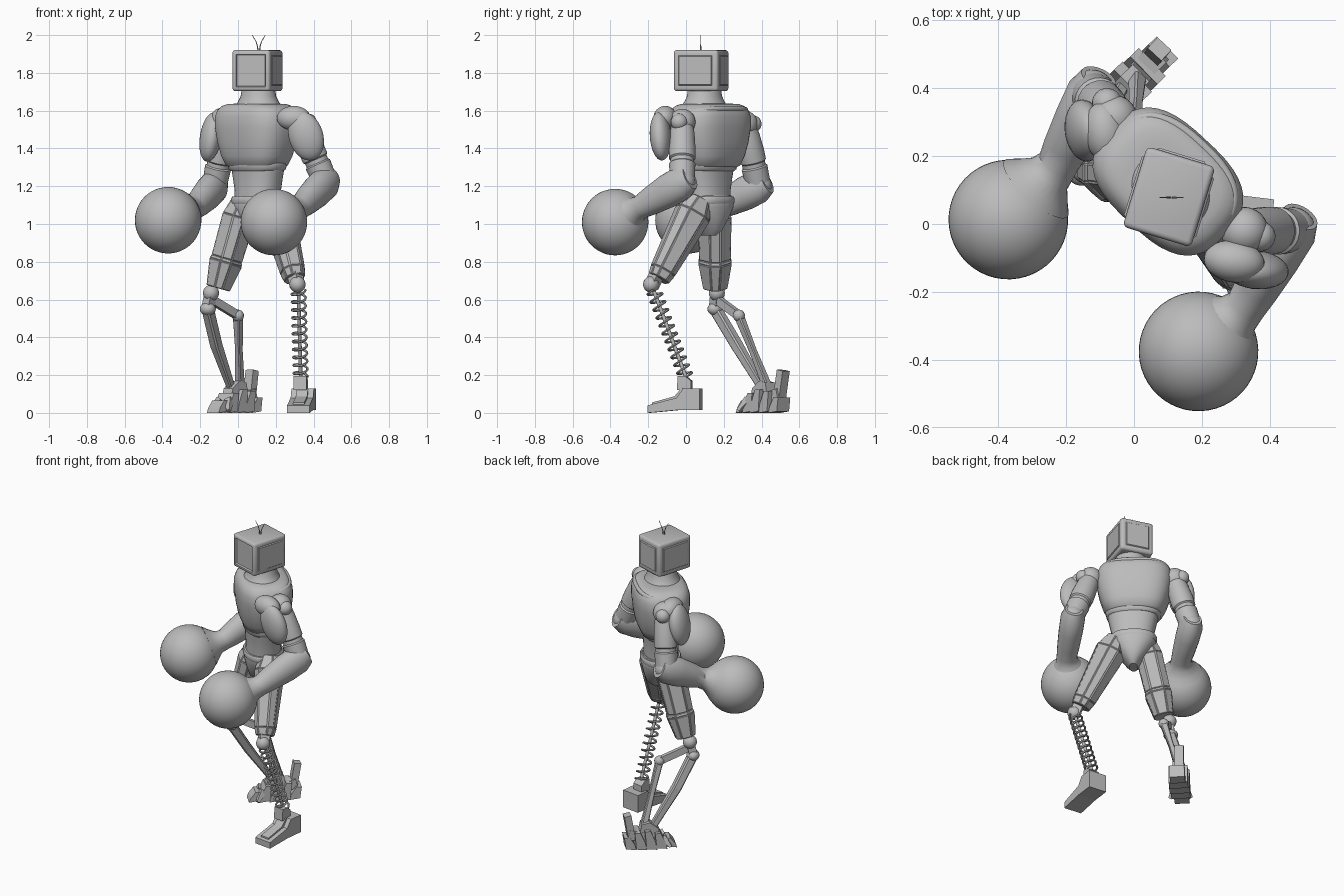
import bpy, bmesh, math
from mathutils import Vector as V, Matrix

cube = bpy.data.objects.get("Cube")
if cube:
    bpy.data.objects.remove(cube, do_unlink=True)

grey = bpy.data.materials.new("plain_grey")
grey.use_nodes = True
grey.diffuse_color = (0.5, 0.5, 0.5, 1)
grey.node_tree.nodes["Principled BSDF"].inputs["Base Color"].default_value = (0.5, 0.5, 0.5, 1)

YAW = math.radians(-43)
LATERAL = V((math.cos(YAW), math.sin(YAW), 0))
BACK = V((-math.sin(YAW), math.cos(YAW), 0))
UP = V((0, 0, 1))


def finish(name, bm, smooth=True):
    bmesh.ops.recalc_face_normals(bm, faces=bm.faces)
    mesh = bpy.data.meshes.new(name)
    bm.to_mesh(mesh)
    bm.free()
    mesh.materials.append(grey)
    ob = bpy.data.objects.new(name, mesh)
    bpy.context.collection.objects.link(ob)
    if smooth:
        bpy.ops.object.select_all(action="DESELECT")
        bpy.context.view_layer.objects.active = ob
        ob.select_set(True)
        bpy.ops.object.shade_smooth_by_angle(angle=math.radians(40))
    return ob


def frame(axis, side):
    t = axis.normalized()
    x = (side - t * side.dot(t)).normalized()
    return x, t.cross(x), t


def oval(a, power):
    """Point on a unit superellipse."""
    c, s = math.cos(a), math.sin(a)
    return math.copysign(abs(c) ** (2 / power), c), math.copysign(abs(s) ** (2 / power), s)


def loft(name, rings, side=LATERAL, power=2, sides=24, smooth=True, panel=0):
    """Skin superellipse rings (point, rx, ry) that follow a path."""
    bm = bmesh.new()
    pts = [V(r[0]) for r in rings]
    loops = []
    for i, (_, rx, ry) in enumerate(rings):
        x, y, _t = frame(pts[min(i + 1, len(pts) - 1)] - pts[max(i - 1, 0)], side)
        loop = []
        for k in range(sides):
            u, v = oval(math.tau * (k + 0.5) / sides, power)
            loop.append(bm.verts.new(pts[i] + x * u * rx + y * v * ry))
        loops.append(loop)
    quads = []
    for a, b in zip(loops, loops[1:]):
        for k in range(sides):
            n = (k + 1) % sides
            quads.append(bm.faces.new((a[k], a[n], b[n], b[k])))
    bm.faces.new(loops[0][::-1])
    bm.faces.new(loops[-1])
    if panel:
        bm.normal_update()
        bmesh.ops.inset_individual(bm, faces=quads, thickness=panel, depth=panel * 0.6)
    return finish(name, bm, smooth)


def limb(name, a, b, profile, **kw):
    a, b = V(a), V(b)
    return loft(name, [(a.lerp(b, t), rx, ry) for t, rx, ry in profile], **kw)


def bar(name, a, b, w, d, side=LATERAL, taper=1):
    return limb(name, a, b, [(0, w, d), (1, w * taper, d * taper)], side=side,
                power=50, sides=4, smooth=False)


def ball(name, centre, radii, axis=UP, side=LATERAL, seg=32):
    if not isinstance(radii, tuple):
        radii = (radii,) * 3
    m = Matrix(frame(V(axis), V(side))).transposed().to_4x4()
    bm = bmesh.new()
    bmesh.ops.create_uvsphere(bm, u_segments=seg, v_segments=seg // 2, radius=1,
                              matrix=Matrix.Translation(centre) @ m @ Matrix.Diagonal((*radii, 1)))
    return finish(name, bm)


def column(name, x, y, rows, **kw):
    return loft(name, [((x, y, z), rx, ry) for z, rx, ry in rows], **kw)


def extrude(name, profile, half, origin, yaw):
    """Extrude a side profile (y, z) across x, then turn it."""
    bm = bmesh.new()
    f = bm.faces.new([bm.verts.new((-half, y, z)) for y, z in profile])
    r = bmesh.ops.extrude_face_region(bm, geom=[f])
    bmesh.ops.translate(bm, vec=(2 * half, 0, 0),
                        verts=[g for g in r["geom"] if isinstance(g, bmesh.types.BMVert)])
    bm.transform(Matrix.Translation(origin) @ Matrix.Rotation(math.radians(yaw), 4, "Z"))
    return finish(name, bm, False)


# Head: boxy set with sunken screen and raised side panels
bm = bmesh.new()
bmesh.ops.create_cube(bm, size=1, matrix=Matrix.Diagonal((0.21, 0.247, 0.218, 1)))
bmesh.ops.bevel(bm, geom=bm.edges[:], offset=0.016, segments=3, affect="EDGES", profile=0.5)
bm.normal_update()
for f in [f for f in bm.faces if f.calc_area() > 0.02 and abs(f.normal.z) < 0.5]:
    front = f.normal.y < -0.5
    bmesh.ops.inset_region(bm, faces=[f], thickness=0.01 if front else 0.02)
    bmesh.ops.inset_region(bm, faces=[f], thickness=0.006, depth=-0.01 if front else 0.006)
bm.transform(Matrix.Translation((0.103, 0.08, 1.812)) @ Matrix.Rotation(math.radians(-17), 4, "Z"))
finish("head", bm)
for s, n in ((-1, "right"), (1, "left")):
    loft(n + "_antenna", [((0.11 + s * (0.004 + 0.03 * t * t), 0.078, 1.915 + 0.085 * t),
                           0.0035 - 0.002 * t, 0.0035 - 0.002 * t) for t in (0, 0.3, 0.6, 1)], sides=6)

# Neck and torso
column("neck", 0.108, 0.098, [(1.58, .16, .135), (1.615, .14, .118), (1.645, .115, .102),
                              (1.675, .097, .091), (1.73, .087, .084)], sides=32)
column("chest", 0.1, 0.125, [(1.295, .14, .1), (1.31, .168, .125), (1.36, .193, .145), (1.43, .215, .158),
                             (1.51, .23, .166), (1.57, .23, .166), (1.605, .215, .156),
                             (1.625, .19, .14), (1.635, .16, .12), (1.637, .12, .09)], power=2.8, sides=40)
collar = []
for i in range(49):
    u, v = oval(math.tau * i / 48, 2.6)
    collar.append((V((.1, .125, 1.59 + .02 * v)) + LATERAL * .205 * u + BACK * .147 * v, .014, .014))
loft("collar", collar, side=UP, sides=10)
column("lower_rib_band", 0.102, 0.118, [(1.28, .15, .108), (1.29, .163, .118), (1.32, .17, .124),
                                        (1.34, .163, .118)], power=2.4, sides=32)
column("abdomen", 0.105, 0.115, [(1.1, .125, .105), (1.18, .13, .102), (1.25, .145, .105),
                                 (1.32, .16, .112)], power=2.3, sides=32)
column("pelvis", 0.105, 0.12, [(0.94, .025, .05), (0.97, .05, .085), (1.03, .095, .105),
                               (1.09, .135, .118), (1.13, .14, .118), (1.15, .125, .105)],
       power=2.3, sides=24)
column("belt", 0.105, 0.118, [(1.105, .14, .117), (1.115, .145, .122), (1.135, .145, .122),
                              (1.145, .14, .117)], power=2.3, sides=32)

# Arms: shoulder, pads, upper arm, forearm and round fist
ARMS = {
    "left": dict(out=1, shoulder=(.325, -.02, 1.54), elbow=(.465, -.02, 1.22), wrist=(.33, -.24, 1.09),
                 fist=(.19, -.375, 1.01), cap=(.295, -.11, 1.56), pad=(.36, -.135, 1.465),
                 lean=(.3, .05, -1), thin=(.15, 1, 0)),
    "right": dict(out=-1, shoulder=(-.06, .31, 1.53), elbow=(-.125, .385, 1.2), wrist=(-.225, .175, 1.09),
                  fist=(-.37, .013, 1.02), cap=(-.085, .27, 1.55), pad=(-.145, .275, 1.46),
                  lean=(-.15, -.05, -1), thin=(1, .15, 0)),
}
for n, a in ARMS.items():
    sh, el, wr, fi = (V(a[k]) for k in ("shoulder", "elbow", "wrist", "fist"))
    ball(n + "_shoulder_joint", sh, .07)
    ball(n + "_shoulder_bolt", sh + LATERAL * a["out"] * .045 + BACK * .02, .045, seg=20)
    ball(n + "_shoulder_cap", a["cap"], (.062, .09, .065), side=a["thin"])
    ball(n + "_shoulder_pad", a["pad"], (.056, .092, .132), a["lean"], a["thin"])
    limb(n + "_upper_arm", sh, el, [(0, .055, .055), (.2, .066, .066), (.45, .072, .07), (.6, .07, .07),
                                    (.62, .062, .062), (.68, .062, .062), (.7, .07, .07), (1, .065, .065)])
    ball(n + "_elbow", el, .07)
    out = (fi - wr).normalized()
    start = el + (el - wr).normalized() * .055
    loft(n + "_forearm", [(start, .065, .055), (el, .09, .074), (el.lerp(wr, .35), .09, .073),
                          (el.lerp(wr, .75), .076, .067), (wr, .063, .061),
                          (wr + out * .04, .07, .07), (wr + out * .075, .1, .1),
                          (wr + out * .1, .125, .125)], side=UP)
    ball(n + "_fist", fi, .176, seg=48)

# Thighs: long fluted panels ending in a ball knee
limb("left_thigh", (.19, .075, 1.13), (.3, -.145, .71), [(0, .06, .06), (.18, .085, .095), (.9, .062, .066),
     (1, .052, .055)], side=V((1, .3, 0)), sides=8, power=2.6, smooth=False, panel=.006)
limb("right_thigh", (.03, .15, 1.12), (-.105, .155, .66), [(0, .06, .06), (.18, .082, .088), (.66, .078, .08),
     (.7, .084, .086), (1, .06, .06)], sides=8, power=2.6, smooth=False, panel=.006)
ball("left_knee", (.315, -.185, .68), .043, seg=20)
ball("right_knee", (-.143, .163, .635), .043, seg=20)
bar("left_knee_link", (.3, -.15, .74), (.315, -.185, .67), .03, .03)

# Left shin: coil spring around a thin rod
top, bottom = V((.32, -.172, .65)), V((.332, .0, .19))
ex, ey, axis = frame(bottom - top, V((1, 0, 0)))
TURNS, STEPS = 11, 18
coil = []
for i in range(TURNS * STEPS + 1):
    a = math.tau * i / STEPS
    coil.append((top.lerp(bottom, i / (TURNS * STEPS)) + (ex * math.cos(a) + ey * math.sin(a)) * .037, .0065, .0065))
loft("left_shin_spring", coil, side=axis, sides=6)
limb("left_shin_rod", top, bottom, [(0, .01, .01), (1, .01, .01)], sides=10)

# Left foot: wedge shoe with ankle block
SHOE, SYAW = (.345, .012, 0), -7
extrude("left_foot", [(.068, .015), (.068, .13), (-.02, .13), (-.055, .08), (-.21, .04), (-.21, 0), (-.05, .015)],
        .06, SHOE, SYAW)
extrude("left_foot_ridge", [(.0, .1), (-.03, .135), (-.07, .088), (-.19, .055), (-.19, .03), (0, .05)],
        .03, SHOE, SYAW)
extrude("left_ankle", [(.03, .12), (.03, .17), (.0, .195), (-.04, .195), (-.045, .12)], .034, (.333, .0, 0), SYAW)

# Right shin: paired struts with a hinge
pivot, hinge = V((-.16, .155, .55)), V((.0, .28, .515))
ankle = V((-.035, .405, .13))
ball("right_shin_pivot", pivot, (.045, .04, .035), seg=16)
bar("right_knee_link", (-.143, .163, .635), pivot, .025, .025)
bar("right_hinge_arm", (-.14, .165, .6), hinge, .022, .016, side=UP)
ball("right_hinge", hinge, .032, seg=16)
loft("right_front_strut", [(pivot, .026, .03), (pivot.lerp(ankle, .45) + V((-.012, 0, 0)), .028, .028),
                           (ankle, .018, .02)], power=5, sides=8, smooth=False)
limb("right_back_strut", hinge, (.01, .43, .14), [(0, .024, .022), (.5, .016, .018), (1, .022, .022)],
     power=5, sides=8, smooth=False)

# Right foot: overlapping plates, ankle block and heel spur
FOOT, FYAW = (-.015, .41, 0), -46
for i in range(5):
    y = -.165 + i * .062
    h = .04 + .085 * math.sin(math.pi * (i + .5) / 5.4)
    extrude("right_foot_plate_%d" % (i + 1), [(y, 0), (y + .065, .008), (y + .075, h), (y + .04, h), (y + .012, h * .45)],
            .036 + .026 * math.sin(math.pi * (i + .6) / 5.2), FOOT, FYAW)
extrude("right_ankle", [(.07, .06), (.05, .16), (.0, .17), (-.05, .13), (-.07, .06)], .035, FOOT, FYAW)
bar("right_heel_base", (.02, .45, .08), (.075, .505, .1), .035, .03)
bar("right_heel_spur", (.06, .495, .08), (.075, .515, .225), .028, .022)
for s in (-1, 1):
    p = V(FOOT) + LATERAL * s * .03 - BACK * .08
    bar("right_foot_claw_" + ("left" if s > 0 else "right"), p + UP * .07,
        p + LATERAL * s * .035 - BACK * .04 + UP * .012, .02, .018, taper=.5)
